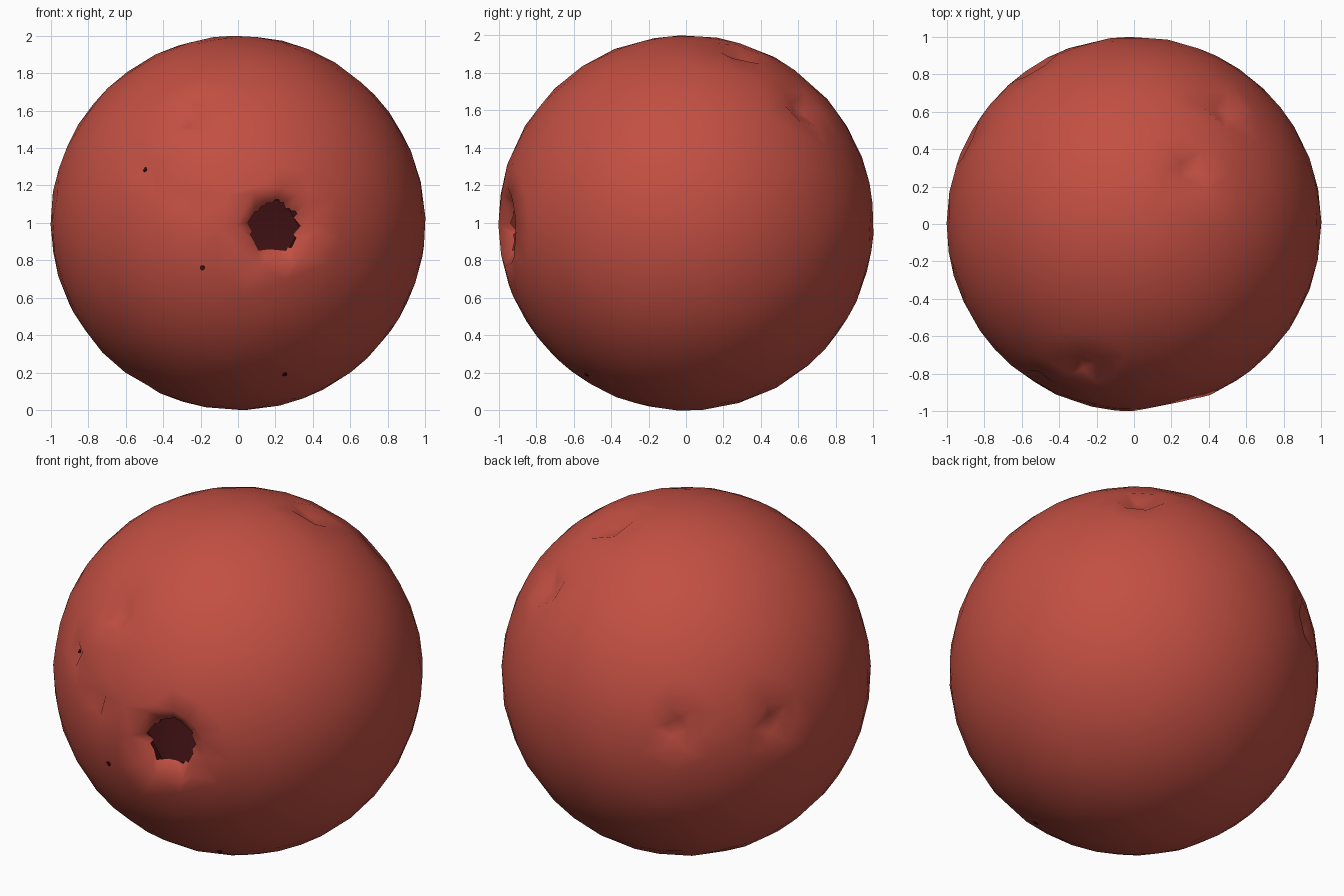
import bpy, bmesh, math
from mathutils import Vector

if "Cube" in bpy.data.objects:
    bpy.data.objects.remove(bpy.data.objects["Cube"])

CENTRE = Vector((0, 0, 1))


def material(name, rgb):
    m = bpy.data.materials.new(name)
    m.diffuse_color = (*rgb, 1)
    m.use_nodes = True
    m.node_tree.nodes["Principled BSDF"].inputs["Base Color"].default_value = m.diffuse_color
    return m


red = material("brick red", (0.54, 0.078, 0.055))
dark = material("dark red interior", (0.045, 0.005, 0.006))


def azimuth(deg, z):
    a = math.radians(deg)
    return (math.cos(a), math.sin(a), z)


# Shallow round dents: direction from the centre, radius, depth
DENTS = [(Vector(d).normalized(), r, depth) for d, r, depth in (
    ((-0.25, -0.77, 0.59), 0.125, 0.045),
    ((-0.50, -0.81, 0.28), 0.065, 0.035),
    ((-0.245, -0.96, 0.12), 0.055, 0.03),
    ((0.48, 0.62, 0.62), 0.125, 0.045),
    ((0.29, 0.29, 0.91), 0.125, 0.045),
    (azimuth(122, 0.11), 0.125, 0.045),
    (azimuth(154, 0.09), 0.125, 0.045),
)]
HOLE = Vector((0.21, -0.978, -0.025)).normalized()
HOLE_R, RIM_R, RIM_DEPTH = 0.135, 0.22, 0.09


def hole_radius(n):
    # Slightly ragged edge of the opening
    a = math.atan2(n.z - HOLE.z, n.x - HOLE.x)
    return HOLE_R + 0.006 * math.sin(5 * a) + 0.004 * math.sin(9 * a + 1)


def skin_radius(n):
    r = 1.0
    for d, rad, depth in DENTS:
        t = (n - d).length / rad
        if t < 1:
            r -= depth * (1 - t * t)
    t = (RIM_R - (n - HOLE).length) / (RIM_R - HOLE_R)
    if t > 0:
        r -= RIM_DEPTH * min(t, 1.2) ** 1.3
    return r


def shell(name, subdivisions, radius_rule, mat, inward=False):
    bm = bmesh.new()
    bmesh.ops.create_icosphere(bm, subdivisions=subdivisions, radius=1)
    gone = []
    for v in bm.verts:
        n = v.co.normalized()
        if (n - HOLE).length < hole_radius(n):
            gone.append(v)
        v.co = n * radius_rule(n)
    bmesh.ops.delete(bm, geom=gone, context='VERTS')
    if inward:
        bmesh.ops.reverse_faces(bm, faces=bm.faces[:])
    for f in bm.faces:
        f.smooth = True
    me = bpy.data.meshes.new(name)
    bm.to_mesh(me)
    bm.free()
    me.materials.append(mat)
    ob = bpy.data.objects.new(name, me)
    ob.location = CENTRE
    bpy.context.collection.objects.link(ob)
    return ob


# Outer dented skin, reduced to irregular low-poly facets
skin = shell("outer_skin", 7, skin_radius, red)
dec = skin.modifiers.new("reduce", 'DECIMATE')
dec.ratio = 1100 / len(skin.data.polygons)

# Dark hollow inside, seen through the opening
shell("inner_wall", 6, lambda n: 0.9, dark, inward=True)

# Tiny dark pits
for i, (d, r) in enumerate((((-0.19, -0.95, -0.24), 0.999),
                            ((0.25, -0.53, -0.81), 0.999),
                            ((-0.515, -0.805, 0.295), 0.972))):
    n = Vector(d).normalized()
    bpy.ops.mesh.primitive_cylinder_add(vertices=8, radius=0.014, depth=0.008,
                                        location=CENTRE + n * r,
                                        rotation=n.to_track_quat('Z', 'Y').to_euler())
    pit = bpy.context.object
    pit.name = "pit_%d" % (i + 1)
    pit.data.materials.append(dark)
